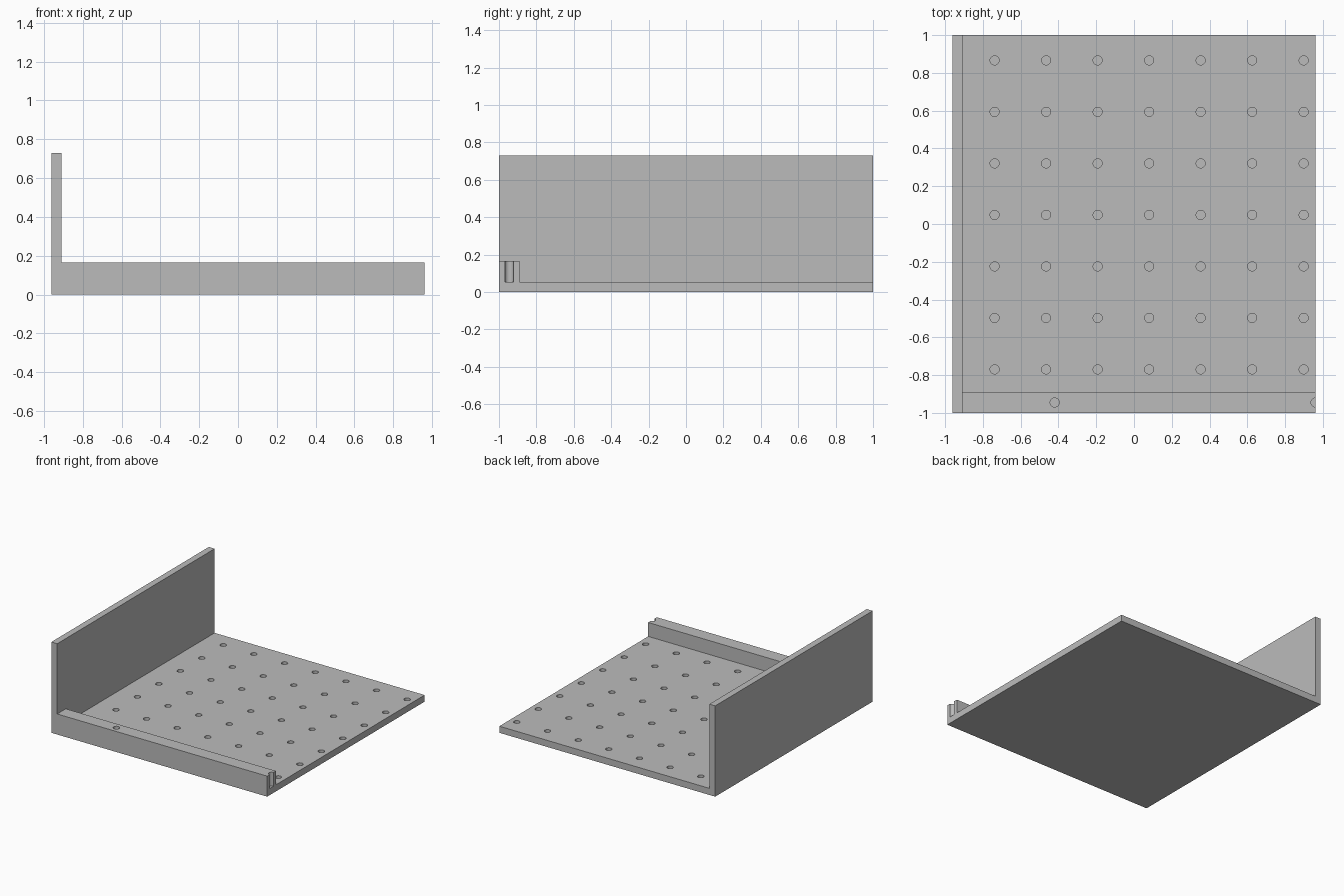
import bpy, bmesh, math
from mathutils import Matrix, Vector

if "Cube" in bpy.data.objects:
    bpy.data.objects.remove(bpy.data.objects["Cube"])

HX, HY, HZ = 0.96, 1.0, 0.73      # half width, half depth, full height
WALL_X, RAIL_Y = -0.908, -0.89    # inner faces of side wall and front rail
FLOOR_Z, RAIL_Z = 0.053, 0.165    # top of plate and top of rail
HOLE_R, HOLE_FLOOR = 0.024, 0.012

grey = bpy.data.materials.new("plain_grey")
grey.diffuse_color = (0.5, 0.5, 0.5, 1)
grey.use_nodes = True
grey.node_tree.nodes["Principled BSDF"].inputs["Base Color"].default_value = grey.diffuse_color


def add_box(bm, lo, hi):
    lo, hi = Vector(lo), Vector(hi)
    m = Matrix.Translation((lo + hi) / 2) @ Matrix.Diagonal((*(hi - lo), 1))
    bmesh.ops.create_cube(bm, size=1, matrix=m)


def add_peg(bm, x, y, z0, z1):
    bmesh.ops.create_cone(bm, cap_ends=True, segments=32, radius1=HOLE_R, radius2=HOLE_R,
                          depth=z1 - z0, matrix=Matrix.Translation((x, y, (z0 + z1) / 2)))


def make_object(name, bm):
    mesh = bpy.data.meshes.new(name)
    bm.to_mesh(mesh)
    bm.free()
    mesh.materials.append(grey)
    ob = bpy.data.objects.new(name, mesh)
    bpy.context.collection.objects.link(ob)
    return ob


# Solid block, carved down into plate, side wall and front rail
bm = bmesh.new()
add_box(bm, (-HX, -HY, 0), (HX, HY, HZ))
tray = make_object("pegboard_tray", bm)

# Space above the rail
bm = bmesh.new()
add_box(bm, (WALL_X, -2, RAIL_Z), (2, 2, 2))
cutters = [make_object("rail_top_cutter", bm)]

# Space above the plate
bm = bmesh.new()
add_box(bm, (WALL_X, RAIL_Y, FLOOR_Z), (2, 2, 2))
cutters.append(make_object("plate_top_cutter", bm))

# Blind peg holes in the plate, plus the rail hole and the half hole at the rail end
bm = bmesh.new()
for i in range(7):
    for j in range(7):
        add_peg(bm, -0.738 + 0.2727 * i, -0.77 + 0.2727 * j, HOLE_FLOOR, 0.1)
for x in (-0.42, 0.961):
    add_peg(bm, x, -0.945, FLOOR_Z, 0.3)
cutters.append(make_object("hole_cutter", bm))

bpy.context.view_layer.objects.active = tray
tray.select_set(True)
for c in cutters:
    mod = tray.modifiers.new(c.name, 'BOOLEAN')
    mod.operation = 'DIFFERENCE'
    mod.solver = 'EXACT'
    mod.object = c
    bpy.ops.object.modifier_apply(modifier=mod.name)
for c in cutters:
    bpy.data.objects.remove(c)
bpy.ops.object.shade_smooth_by_angle(angle=math.radians(30))
